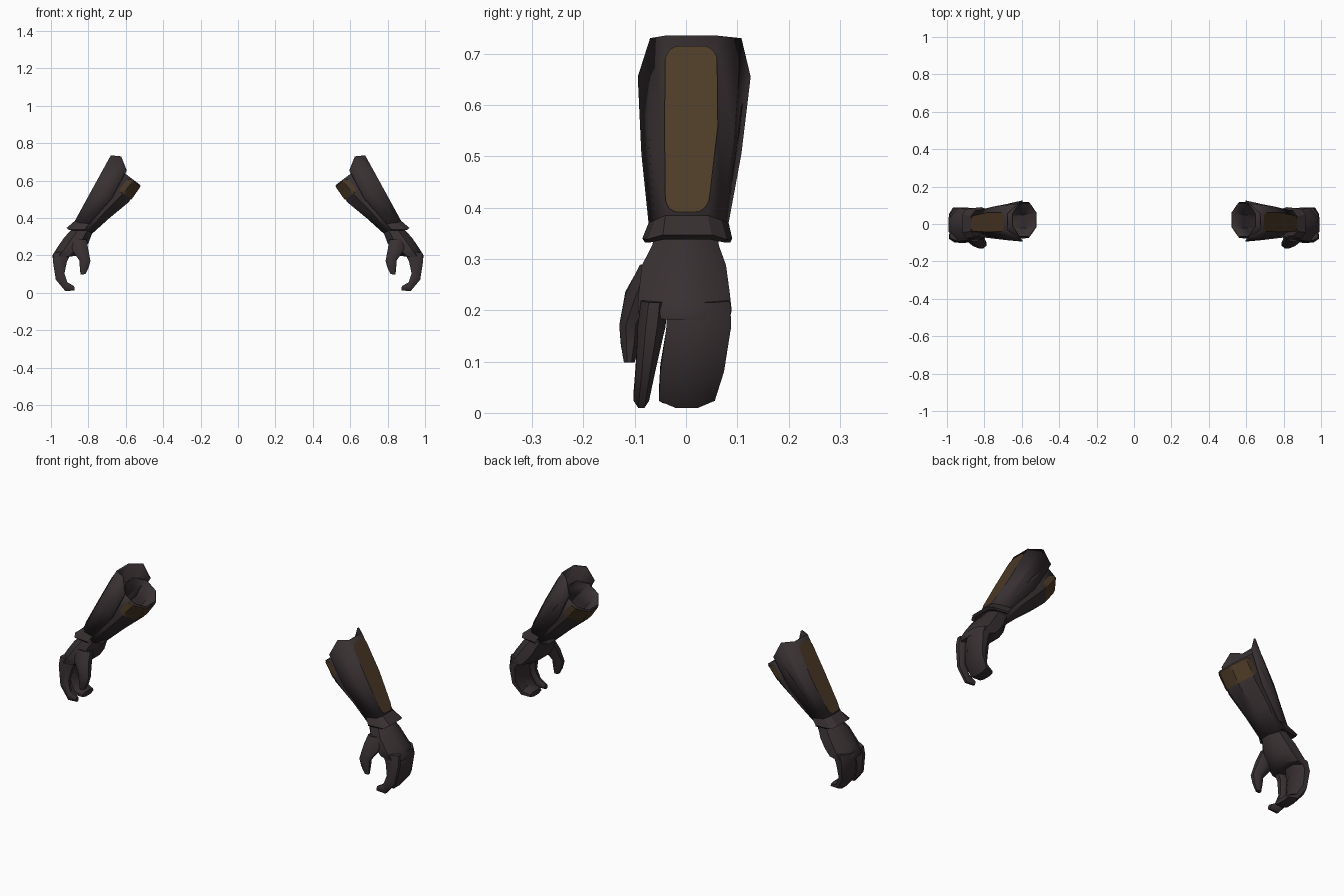
import bpy, bmesh, math
from mathutils import Vector

if "Cube" in bpy.data.objects:
    bpy.data.objects.remove(bpy.data.objects["Cube"])


def material(name, rgb):
    m = bpy.data.materials.new(name)
    m.diffuse_color = (*rgb, 1)
    m.use_nodes = True
    m.node_tree.nodes["Principled BSDF"].inputs["Base Color"].default_value = m.diffuse_color
    return m


LEATHER = material("dark leather", (0.040, 0.030, 0.032))
TAN = material("brown panel", (0.074, 0.044, 0.020))


def ring(inner, outer, y0, y1, n=8):
    """Polygonal ring spanning inner to outer (x, z) points and a y range."""
    pts, k = [], 1 / math.cos(math.pi / n)
    for i in range(n):
        a = 2 * math.pi * (i + 0.5) / n
        s, c = math.sin(a) * k, math.cos(a) * k
        pts.append(Vector(((inner[0] + outer[0]) / 2 + c * (outer[0] - inner[0]) / 2,
                           (y0 + y1) / 2 + s * (y1 - y0) / 2,
                           (inner[1] + outer[1]) / 2 + c * (outer[1] - inner[1]) / 2)))
    return pts


def loft(name, rows, mat, closed=True, cap0=False, cap1=False, thick=0, facing=None, angle=40):
    """Skin rows of points, mirror to the other arm and smooth."""
    bm = bmesh.new()
    vs = [[bm.verts.new(p) for p in r] for r in rows]
    n = len(rows[0])
    for a, b in zip(vs, vs[1:]):
        for i in range(n if closed else n - 1):
            j = (i + 1) % n
            bm.faces.new((a[i], a[j], b[j], b[i]))
    if cap0:
        bm.faces.new(vs[0])
    if cap1:
        bm.faces.new(vs[-1])
    bmesh.ops.recalc_face_normals(bm, faces=bm.faces)
    if facing and sum(f.normal.dot(Vector(facing)) * f.calc_area() for f in bm.faces) < 0:
        bmesh.ops.reverse_faces(bm, faces=bm.faces)
    me = bpy.data.meshes.new(name)
    bm.to_mesh(me)
    bm.free()
    me.materials.append(mat)
    ob = bpy.data.objects.new(name, me)
    bpy.context.collection.objects.link(ob)
    bpy.ops.object.select_all(action='DESELECT')
    ob.select_set(True)
    bpy.context.view_layer.objects.active = ob
    bpy.ops.object.shade_smooth_by_angle(angle=math.radians(angle))
    if thick:
        s = ob.modifiers.new("thickness", 'SOLIDIFY')
        s.thickness, s.offset = thick, -1
    ob.modifiers.new("other_arm", 'MIRROR')
    return ob


def sample(rows, t, u):
    """Point on a lofted surface; t counts rows, u counts columns."""
    i = min(int(t), len(rows) - 2)
    n = len(rows[0])
    j = math.floor(u)

    def across(r):
        return r[j % n].lerp(r[(j + 1) % n], u - j)
    return across(rows[i]).lerp(across(rows[i + 1]), t - i)


# Sleeve, open at the elbow end and running into the wrist
sleeve = [ring((.521, .575), (.650, .672), -.070, .115),
          ring((.585, .484), (.735, .590), -.078, .105),
          ring((.687, .400), (.800, .480), -.068, .090),
          ring((.778, .318), (.880, .352), -.060, .062)]
loft("sleeve", sleeve, LEATHER, thick=0.006)

# Palm
palm = [ring((.774, .324), (.874, .360), -.060, .062),
        ring((.782, .312), (.896, .332), -.066, .064),
        ring((.800, .265), (.928, .297), -.086, .078),
        ring((.828, .225), (.968, .240), -.092, .085),
        ring((.862, .198), (.992, .200), -.094, .089),
        ring((.890, .196), (.990, .182), -.088, .086)]
loft("palm", palm, LEATHER, cap0=True, cap1=True)

# Curled fingers: (inner, outer) outline, then y ranges for each digit
curl = [((.885, .225), (.985, .215)), ((.915, .165), (.990, .170)),
        ((.928, .104), (.974, .070)), ((.912, .056), (.924, .010)),
        ((.876, .036), (.874, .012))]
digits = {"joined_fingers": [(-.036, .086), (-.038, .088), (-.050, .074), (-.053, .056), (-.045, .045)],
          "index_finger": [(-.088, -.036), (-.094, -.040), (-.098, -.060), (-.102, -.072), (-.098, -.077)]}
for name, spans in digits.items():
    loft(name, [ring(*c, *s) for c, s in zip(curl, spans)], LEATHER, cap0=True, cap1=True)

# Thumb, hanging in front of the palm
thumb = [ring((.810, .285), (.890, .290), -.090, -.030),
         ring((.802, .240), (.886, .228), -.118, -.050),
         ring((.789, .170), (.848, .172), -.130, -.085),
         ring((.800, .130), (.846, .138), -.127, -.090),
         ring((.816, .100), (.842, .098), -.121, -.100)]
loft("thumb", thumb, LEATHER, cap0=True, cap1=True)


# Bracer: a faceted half shell over the outside of the forearm
def shell(ridge, shoulder, edge, ys):
    prof = [edge, shoulder, ridge, ridge, shoulder, edge]
    return [Vector((p[0], y, p[1])) for p, y in zip(prof, ys)]


bracer = [shell((.680, .735), (.628, .730), (.597, .655), (-.040, -.070, -.094, 0, 0, 0)[2::-1] + (.060, .108, .126)),
          shell((.778, .557), (.745, .536), (.676, .505), (-.087, -.072, -.042, .062, .094, .108)),
          shell((.872, .385), (.850, .375), (.795, .370), (-.073, -.062, -.040, .042, .070, .083))]
loft("bracer", bracer, LEATHER, closed=False, thick=0.008, facing=(1, 0, .6), angle=25)

# Flared cuff lip at the wrist
cuff = [bracer[-1],
        shell((.917, .347), (.900, .338), (.818, .340), (-.085, -.076, -.045, .050, .080, .090)),
        shell((.905, .338), (.885, .332), (.815, .332), (-.080, -.070, -.042, .046, .075, .086)),
        shell((.870, .350), (.860, .345), (.810, .345), (-.060, -.050, -.036, .036, .050, .060))]
loft("cuff", cuff, LEATHER, closed=False, facing=(1, 0, .6), angle=25)


def patch(name, rows, t0, t1, u0, u1, offset, rt, ru, cols):
    """Thin round-cornered plate laid over a lofted surface."""
    steps = [rt * (1 - math.cos(a * math.pi / 10)) for a in range(6)]
    ts = [t0 + s for s in steps] + [(t0 + t1) / 2] + [t1 - s for s in reversed(steps)]
    if t0 < 1 < t1:
        ts = sorted(ts + [1.0])
    grid = []
    for t in ts:
        d = max(0, 1 - min(t - t0, t1 - t) / rt)
        inset = ru * (1 - math.sqrt(max(0, 1 - d * d)))
        a, b = u0 + inset, u1 - inset
        grid.append([sample(rows, t, a + (b - a) * i / cols) + offset(t, a + (b - a) * i / cols)
                     for i in range(cols + 1)])
    return grid


# Brown panel down the outside of the bracer
out = Vector((.877, 0, .48)) * 0.003
loft("bracer_panel", patch("p", bracer, .12, 1.97, 2.0, 3.0, lambda t, u: out, .16, .28, 4),
     TAN, closed=False, facing=(1, 0, .6))


# Brown band under the open end of the sleeve
def outward(t, u):
    centre = sum((sample(sleeve, t, i) for i in range(8)), Vector()) / 8
    return (sample(sleeve, t, u) - centre).normalized() * 0.004


loft("sleeve_band", patch("b", sleeve, .06, .82, 1.6, 5.4, outward, .2, .3, 19),
     TAN, closed=False, facing=(-1, 0, -.8))
